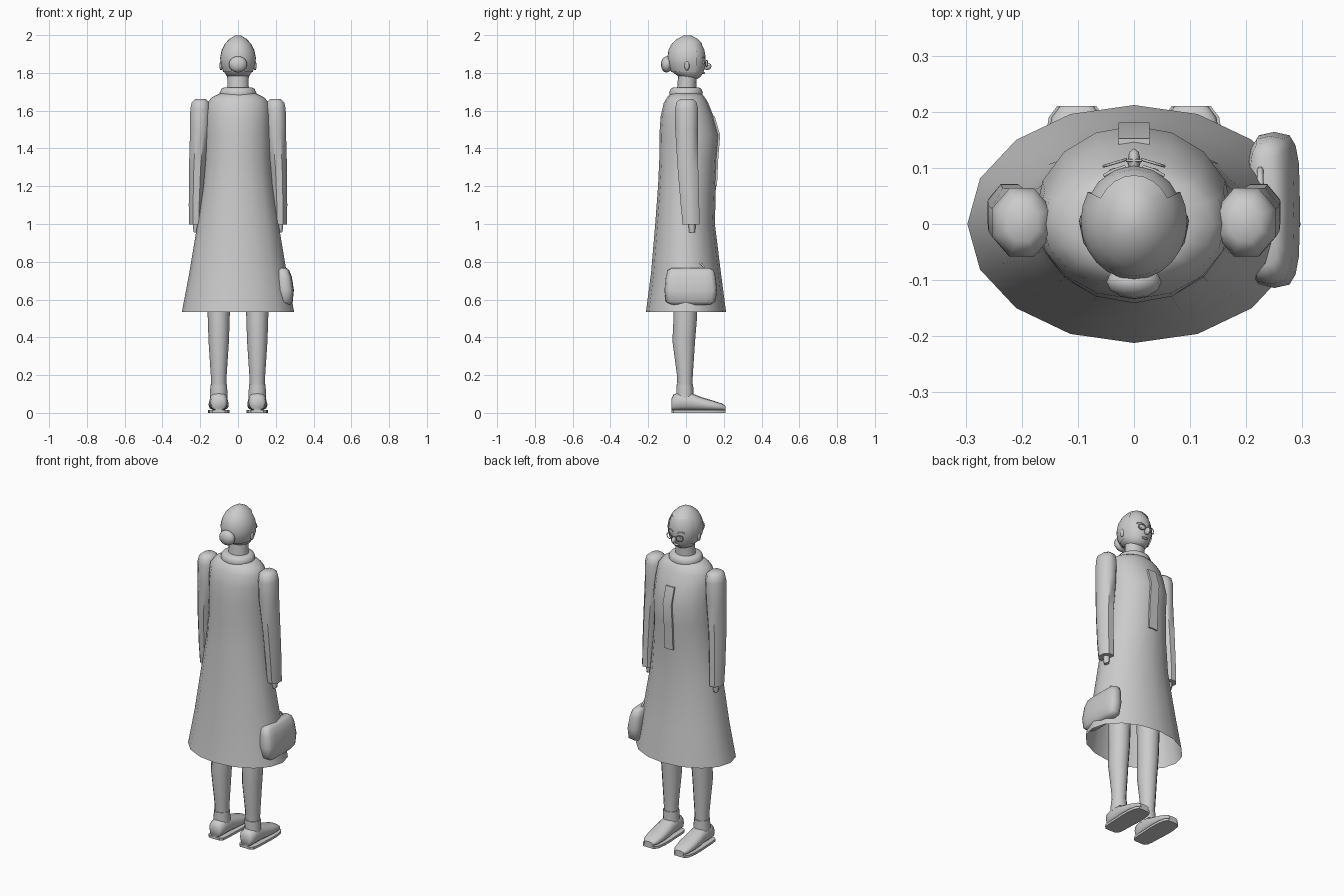
import bpy, bmesh, math
from mathutils import Vector

cube = bpy.data.objects.get("Cube")
if cube:
    bpy.data.objects.remove(cube, do_unlink=True)

grey = bpy.data.materials.new("soft grey")
grey.use_nodes = True
GREY = (0.6, 0.6, 0.6, 1)
grey.diffuse_color = GREY
grey.node_tree.nodes["Principled BSDF"].inputs["Base Color"].default_value = GREY


def finish(bm, name, angle=50):
    bmesh.ops.recalc_face_normals(bm, faces=bm.faces)
    mesh = bpy.data.meshes.new(name)
    bm.to_mesh(mesh)
    bm.free()
    mesh.materials.append(grey)
    ob = bpy.data.objects.new(name, mesh)
    bpy.context.collection.objects.link(ob)
    bpy.ops.object.select_all(action='DESELECT')
    ob.select_set(True)
    bpy.context.view_layer.objects.active = ob
    bpy.ops.object.shade_smooth_by_angle(angle=math.radians(angle))
    return ob


def loft(name, rings, sides=16, axis='Z', turn=0.0, power=1.0, caps=(True, True), angle=50):
    """Skin rings of (position, centre a, centre b, radius a, radius b)."""
    bm = bmesh.new()
    rows = []
    for t, ca, cb, ra, rb in rings:
        row = []
        for i in range(sides):
            w = 2 * math.pi * (i + turn) / sides
            c, s = math.cos(w), math.sin(w)
            a = ca + ra * math.copysign(abs(c) ** power, c)
            b = cb + rb * math.copysign(abs(s) ** power, s)
            row.append(bm.verts.new((a, b, t) if axis == 'Z' else (a, t, b)))
        rows.append(row)
    for low, high in zip(rows, rows[1:]):
        for i in range(sides):
            j = (i + 1) % sides
            bm.faces.new((low[i], low[j], high[j], high[i]))
    if caps[0]:
        bm.faces.new(rows[0])
    if caps[1]:
        bm.faces.new(rows[-1])
    return finish(bm, name, angle)


def ball(name, centre, radii, segs=16, rings=10):
    bm = bmesh.new()
    bmesh.ops.create_uvsphere(bm, u_segments=segs, v_segments=rings, radius=1)
    for v in bm.verts:
        v.co = Vector([c + r * p for c, r, p in zip(centre, radii, v.co)])
    return finish(bm, name, 80)


def tube(name, points, radius, cyclic=False):
    curve = bpy.data.curves.new(name, 'CURVE')
    curve.dimensions = '3D'
    curve.bevel_depth = radius
    curve.bevel_resolution = 1
    curve.use_fill_caps = True
    line = curve.splines.new('POLY')
    line.points.add(len(points) - 1)
    for p, co in zip(line.points, points):
        p.co = (*co, 1)
    line.use_cyclic_u = cyclic
    curve.materials.append(grey)
    ob = bpy.data.objects.new(name, curve)
    bpy.context.collection.objects.link(ob)


# Coat, open at the hem
coat = [(0.535, 0, 0, 0.297, 0.212), (0.74, 0, 0, 0.258, 0.185), (1.0, 0, -0.005, 0.215, 0.158),
        (1.2, 0, 0.005, 0.186, 0.153), (1.35, 0, 0.012, 0.176, 0.153), (1.47, 0, 0.017, 0.176, 0.158),
        (1.57, 0, 0.006, 0.172, 0.14), (1.64, 0, 0.0, 0.163, 0.118), (1.67, 0, 0, 0.14, 0.1),
        (1.69, 0, 0, 0.1, 0.082)]
loft("coat", coat, caps=(False, True), turn=0)

# Front placket laid over the coat front
front = [(z, cy + ry + 0.006) for z, _, cy, _, ry in coat[3:7]]
bm = bmesh.new()
rows = [[bm.verts.new((x, y - d, z)) for x, d in ((-0.028, 0.02), (-0.028, 0), (0.028, 0), (0.028, 0.02))]
        for z, y in front]
for a, b in zip(rows, rows[1:]):
    for i in range(4):
        j = (i + 1) % 4
        bm.faces.new((a[i], a[j], b[j], b[i]))
bm.faces.new(rows[0])
bm.faces.new(rows[-1])
finish(bm, "coat_placket", 30)

# Collar and neck
loft("collar", [(1.68, 0, 0, 0.095, 0.087), (1.695, 0, 0, 0.097, 0.089), (1.715, 0, 0, 0.088, 0.082),
                (1.722, 0, 0, 0.075, 0.07)])
loft("neck", [(1.69, 0, 0.003, 0.06, 0.053), (1.74, 0, 0.005, 0.056, 0.05), (1.81, 0, 0.01, 0.058, 0.05)])

# Head and hair share an egg profile
head = [(1.768, 0, 0.03, 0.03, 0.03), (1.78, 0, 0.02, 0.058, 0.058), (1.805, 0, 0.01, 0.073, 0.083),
        (1.84, 0, 0.006, 0.086, 0.097), (1.88, 0, 0.005, 0.09, 0.099), (1.92, 0, 0.005, 0.082, 0.093),
        (1.955, 0, 0.006, 0.064, 0.076), (1.98, 0, 0.008, 0.04, 0.05), (1.992, 0, 0.01, 0.012, 0.015)]
loft("head", head, angle=80)
hair = [(z, 0, cy, rx + 0.005, ry + 0.005) for z, _, cy, rx, ry in head[2:8]]
hair.append((1.998, 0, 0.008, 0.016, 0.02))
hair_cap = loft("hair", hair, sides=24, caps=(False, True), angle=80)
bm = bmesh.new()
bm.from_mesh(hair_cap.data)
face_side = [f for f in bm.faces
             if f.calc_center_median().y > 0.045 and f.calc_center_median().z < 1.95]
bmesh.ops.delete(bm, geom=face_side, context='FACES')
bm.to_mesh(hair_cap.data)
bm.free()
ball("hair_bun", (0, -0.103, 1.845), (0.049, 0.03, 0.043), 12, 8)

# Face details
ball("nose", (0, 0.112, 1.835), (0.012, 0.023, 0.02), 8, 6)
ball("lips", (0, 0.092, 1.8), (0.02, 0.008, 0.006), 8, 6)
tube("glasses_bridge", [(-0.014, 0.113, 1.853), (0.014, 0.113, 1.853)], 0.0025)
for side, s in (("right", -1), ("left", 1)):
    ball(side + "_ear", (s * 0.09, 0.005, 1.838), (0.008, 0.014, 0.025), 8, 6)
    ball(side + "_eye", (s * 0.034, 0.092, 1.853), (0.012, 0.008, 0.007), 8, 6)
    ring = [(s * (0.034 + 0.02 * math.cos(k * math.pi / 6)),
             0.109 - 0.006 * math.cos(k * math.pi / 6),
             1.85 + 0.017 * math.sin(k * math.pi / 6)) for k in range(12)]
    tube(side + "_glasses_rim", ring, 0.0025, True)
    tube(side + "_eyebrow", [(s * 0.016, 0.102, 1.878), (s * 0.035, 0.096, 1.884), (s * 0.054, 0.086, 1.878)], 0.003)

    # Sleeve and hand
    loft(side + "_sleeve", [(0.998, s * 0.222, 0.027, 0.04, 0.048), (1.1, s * 0.222, 0.021, 0.042, 0.053),
                            (1.3, s * 0.216, 0.01, 0.047, 0.059), (1.5, s * 0.202, 0.003, 0.056, 0.065),
                            (1.61, s * 0.2, 0.003, 0.057, 0.066), (1.645, s * 0.199, 0.003, 0.049, 0.057),
                            (1.662, s * 0.198, 0.003, 0.03, 0.036)], 8, turn=0.5)
    loft(side + "_hand", [(0.955, s * 0.222, 0.032, 0.012, 0.015), (0.975, s * 0.222, 0.032, 0.016, 0.017),
                          (1.03, s * 0.222, 0.03, 0.02, 0.02)], 8)

    # Leg, sock, shoe and sole
    loft(side + "_leg", [(0.1, s * 0.102, -0.006, 0.038, 0.038), (0.2, s * 0.102, -0.006, 0.042, 0.042),
                         (0.38, s * 0.102, -0.012, 0.054, 0.06), (0.5, s * 0.102, -0.004, 0.058, 0.062),
                         (0.8, s * 0.102, 0, 0.065, 0.07)], 12)
    loft(side + "_sock", [(0.08, s * 0.102, -0.006, 0.047, 0.046), (0.15, s * 0.102, -0.006, 0.044, 0.044)], 12)
    shoe = [(-0.078, 0.028, 0.07), (-0.065, 0.043, 0.095), (-0.03, 0.048, 0.104), (0.03, 0.05, 0.1),
            (0.08, 0.053, 0.08), (0.14, 0.053, 0.062), (0.19, 0.045, 0.046), (0.21, 0.03, 0.032)]
    loft(side + "_shoe", [(y, s * 0.102, 0.008 + h / 2, w, h / 2 - 0.004) for y, w, h in shoe],
         12, axis='Y', power=0.8)
    bm = bmesh.new()
    outline = [(w + 0.005, y) for y, w, h in shoe]
    outline += [(-w, y) for w, y in reversed(outline)]
    base = bm.faces.new([bm.verts.new((s * 0.102 + x, y, 0)) for x, y in outline])
    up = bmesh.ops.extrude_face_region(bm, geom=[base])["geom"]
    bmesh.ops.translate(bm, vec=(0, 0, 0.014), verts=[v for v in up if isinstance(v, bmesh.types.BMVert)])
    finish(bm, side + "_shoe_sole", 40)

# Handbag leaning along the skirt, with a short handle
loft("handbag", [(0.572, 0.252, 0.025, 0.025, 0.105), (0.59, 0.252, 0.025, 0.038, 0.132),
                 (0.65, 0.25, 0.025, 0.046, 0.139), (0.72, 0.243, 0.025, 0.042, 0.132),
                 (0.755, 0.238, 0.025, 0.033, 0.122), (0.768, 0.236, 0.025, 0.02, 0.1)],
     16, power=0.55, angle=60)
tube("handbag_handle", [(0.225, 0.025 + 0.075 * math.cos(k * math.pi / 8), 0.755 + 0.05 * math.sin(k * math.pi / 8))
                        for k in range(9)], 0.006)
